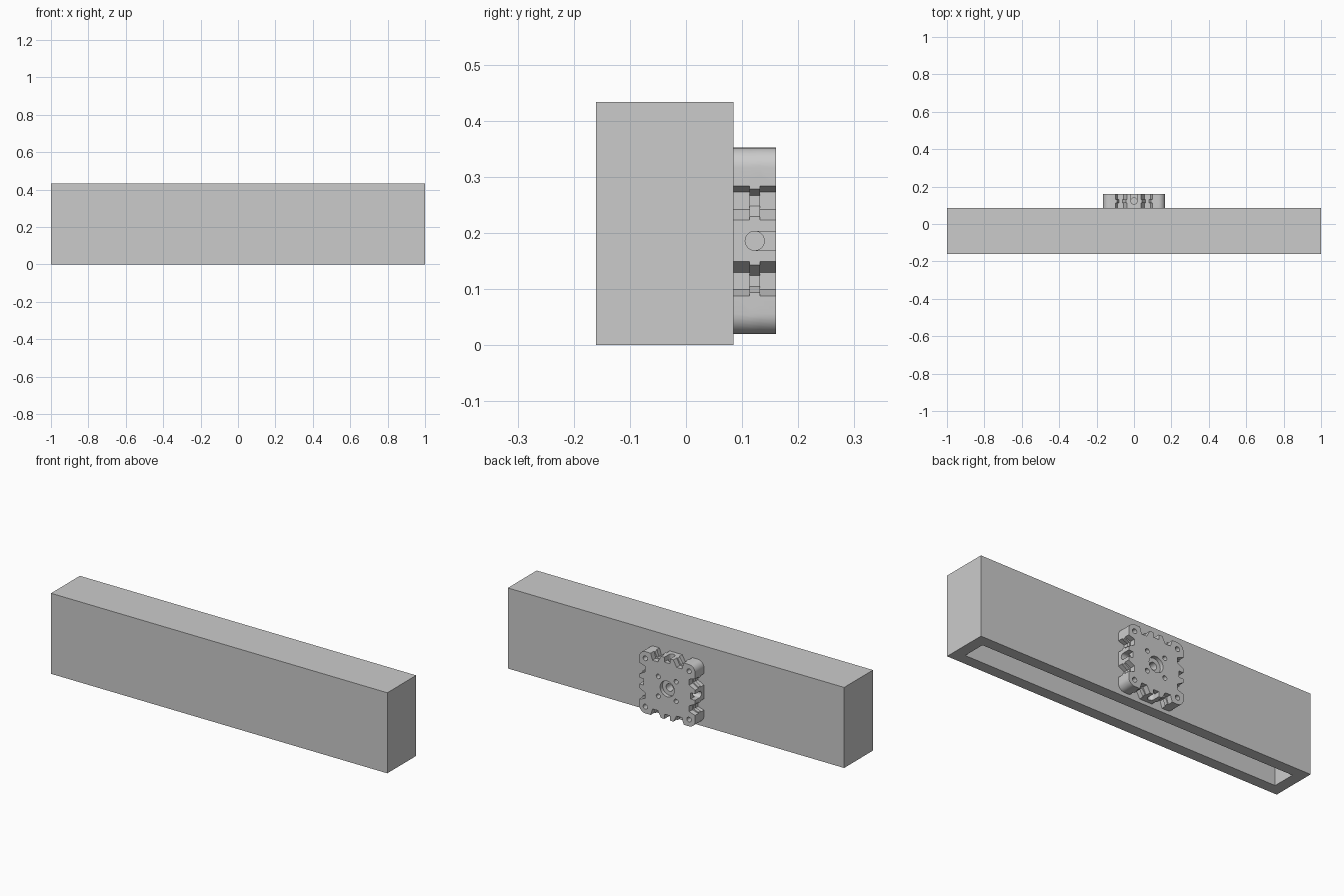
import bpy, bmesh
from math import cos, sin, pi
from mathutils import Matrix, Vector

old = bpy.data.objects.get("Cube")
if old:
    bpy.data.objects.remove(old, do_unlink=True)

grey = bpy.data.materials.new("plain grey")
grey.use_nodes = True
grey.diffuse_color = (0.6, 0.6, 0.6, 1)
grey.node_tree.nodes["Principled BSDF"].inputs["Base Color"].default_value = (0.6, 0.6, 0.6, 1)

BACK, FACE, RIM = 0.085, 0.16, 0.166   # plate rear plane, outer plane, half width
MID_Z = 0.186
MID_Y = (BACK + FACE) / 2


def add_object(name, bm):
    bmesh.ops.recalc_face_normals(bm, faces=bm.faces)
    mesh = bpy.data.meshes.new(name)
    bm.to_mesh(mesh)
    bm.free()
    mesh.materials.append(grey)
    obj = bpy.data.objects.new(name, mesh)
    bpy.context.collection.objects.link(obj)
    return obj


def box(name, lo, hi):
    bm = bmesh.new()
    lo, hi = Vector(lo), Vector(hi)
    bmesh.ops.create_cube(bm, size=1, matrix=Matrix.Translation((lo + hi) / 2)
                          @ Matrix.Diagonal((*(hi - lo), 1)))
    return add_object(name, bm)


def prism(name, points, y0, y1):
    """Extrude an x-z outline along y."""
    bm = bmesh.new()
    face = bm.faces.new([bm.verts.new((x, y0, z + MID_Z)) for x, z in points])
    grown = bmesh.ops.extrude_face_region(bm, geom=[face])["geom"]
    verts = [v for v in grown if isinstance(v, bmesh.types.BMVert)]
    bmesh.ops.translate(bm, verts=verts, vec=(0, y1 - y0, 0))
    return add_object(name, bm)


def rod(name, start, end, radius):
    start, end = Vector(start), Vector(end)
    axis = end - start
    bm = bmesh.new()
    place = Matrix.Translation((start + end) / 2) @ axis.to_track_quat("Z", "Y").to_matrix().to_4x4()
    bmesh.ops.create_cone(bm, cap_ends=True, segments=32, radius1=radius, radius2=radius,
                          depth=axis.length, matrix=place)
    return add_object(name, bm)


def combine(obj, tool, operation="DIFFERENCE"):
    tool.hide_render = True
    mod = obj.modifiers.new(operation, "BOOLEAN")
    mod.operation, mod.solver, mod.object = operation, "EXACT", tool
    bpy.context.view_layer.objects.active = obj
    bpy.ops.object.modifier_apply(modifier=mod.name)
    bpy.data.objects.remove(tool, do_unlink=True)


def outline(inset):
    """Rounded square with two tapered notches on each side."""
    r = 0.036
    notch = [(0.098 - inset, 0), (0.087 - inset, 0.035 - inset),
             (0.056 + inset, 0.035 - inset), (0.037 + inset, 0)]
    side = [(RIM - d, z) for z, d in notch]
    side = [(x, -z) for x, z in side] + [(x, z) for x, z in reversed(side)]
    c = RIM - r
    side += [(c + r * cos(a), c + r * sin(a)) for a in [i * pi / 16 for i in range(9)]]
    points = []
    for _ in range(4):
        points += side
        side = [(-z, x) for x, z in side]
    return points


# Long housing, open underneath
housing = box("housing", (-1, -0.16, 0), (1, BACK, 0.433))
combine(housing, box("cavity", (-0.94, -0.1, -0.1), (0.94, 0.025, 0.373)))

# Mounting plate with a raised rib running through its notches
plate = prism("mounting_plate", outline(0), BACK, FACE)
combine(plate, prism("rib", outline(0.006), 0.113, 0.132), "UNION")

# Corner holes and inner screw holes
for spread, radius in ((0.13, 0.013), (0.053, 0.012)):
    for sx in (-1, 1):
        for sz in (-1, 1):
            x, z = sx * spread, MID_Z + sz * spread
            combine(plate, rod("screw_hole", (x, BACK - 0.01, z), (x, FACE + 0.01, z), radius))

# Central recess and bore
for depth, radius in ((0.02, 0.042), (0.085, 0.02)):
    combine(plate, rod("bore", (0, FACE + 0.01, MID_Z), (0, FACE - depth, MID_Z), radius))

# Edge holes with a groove open to the outer face
centre = Vector((0, MID_Y, MID_Z))
for d in (Vector((1, 0, 0)), Vector((-1, 0, 0)), Vector((0, 0, 1)), Vector((0, 0, -1))):
    combine(plate, rod("edge_hole", centre + d * 0.11, centre + d * 0.2, 0.017))
    across = Vector((abs(d.z), 0, abs(d.x))) * 0.0168
    a, b = centre + d * 0.14 - across, centre + d * 0.2 + across
    lo = [min(p, q) for p, q in zip(a, b)]
    hi = [max(p, q) for p, q in zip(a, b)]
    hi[1] = FACE + 0.01
    combine(plate, box("edge_groove", lo, hi))

bpy.ops.object.select_all(action="DESELECT")
plate.select_set(True)
bpy.context.view_layer.objects.active = plate
bpy.ops.object.shade_smooth_by_angle(angle=0.5)
